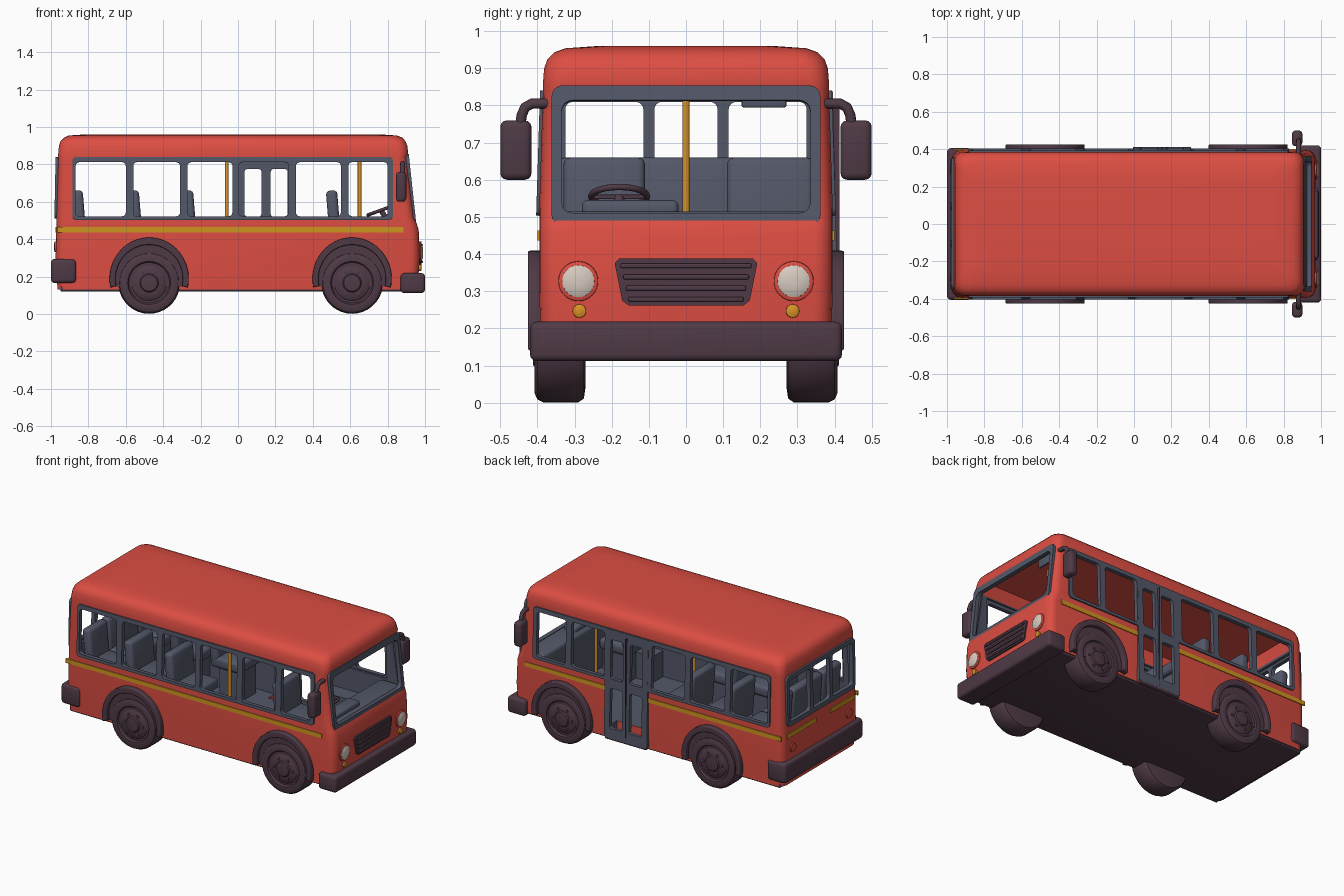
import bpy, bmesh, math
from mathutils import Vector, Matrix

if "Cube" in bpy.data.objects:
    bpy.data.objects.remove(bpy.data.objects["Cube"])


def material(name, rgb):
    m = bpy.data.materials.new(name)
    m.diffuse_color = (*rgb, 1)
    m.use_nodes = True
    m.node_tree.nodes["Principled BSDF"].inputs["Base Color"].default_value = m.diffuse_color
    return m


RED = material("red paint", (0.72, 0.075, 0.055))
GREY = material("slate grey", (0.088, 0.098, 0.14))
DARK = material("dark plum rubber", (0.078, 0.042, 0.062))
GOLD = material("golden stripe", (0.62, 0.30, 0.015))
ORANGE = material("orange", (0.70, 0.29, 0.02))
CREAM = material("cream lamp", (0.68, 0.60, 0.53))


def add(name, me, mat, angle=35):
    ob = bpy.data.objects.new(name, me)
    bpy.context.collection.objects.link(ob)
    if mat:
        me.materials.clear()
        me.materials.append(mat)
    me.shade_smooth()
    me.set_sharp_from_angle(angle=math.radians(angle))
    return ob


def from_bm(name, bm, mat, angle=35):
    bmesh.ops.recalc_face_normals(bm, faces=bm.faces)
    me = bpy.data.meshes.new(name)
    bm.to_mesh(me)
    bm.free()
    return add(name, me, mat, angle)


def skin(name, mat, rings, angle=35):
    """Closed skin through rings of equal point count."""
    bm = bmesh.new()
    vs = [[bm.verts.new(p) for p in r] for r in rings]
    n = len(rings[0])
    for a, b in zip(vs, vs[1:]):
        for i in range(n):
            bm.faces.new((a[i], a[(i + 1) % n], b[(i + 1) % n], b[i]))
    bm.faces.new(vs[0])
    bm.faces.new(vs[-1])
    return from_bm(name, bm, mat, angle)


def lathe(name, mat, profile, origin, axis, seg=32):
    """Revolve (radius, height) pairs about an axis."""
    q = Vector((0, 0, 1)).rotation_difference(Vector(axis))
    o = Vector(origin)
    return skin(name, mat, [[o + q @ Vector((r * math.cos(2 * math.pi * i / seg),
                r * math.sin(2 * math.pi * i / seg), h)) for i in range(seg)]
                for r, h in profile])


def box(name, mat, x, y, z, bevel=0.0, tilt=0.0):
    """Box from ranges, optional bevel and tilt about y."""
    bm = bmesh.new()
    bmesh.ops.create_cube(bm, size=1)
    bmesh.ops.scale(bm, vec=(x[1] - x[0], y[1] - y[0], z[1] - z[0]), verts=bm.verts)
    if bevel:
        bmesh.ops.bevel(bm, geom=bm.edges[:], offset=bevel, segments=3, profile=0.5, affect='EDGES')
    bmesh.ops.rotate(bm, matrix=Matrix.Rotation(tilt, 3, 'Y'), verts=bm.verts)
    bmesh.ops.translate(bm, vec=(sum(x) / 2, sum(y) / 2, sum(z) / 2), verts=bm.verts)
    return from_bm(name, bm, mat)


def rrect(x0, x1, y0, y1, r, n=4):
    """Rounded rectangle outline."""
    pts = []
    for k, (cx, cy) in enumerate([(x1 - r, y1 - r), (x0 + r, y1 - r), (x0 + r, y0 + r), (x1 - r, y0 + r)]):
        for i in range(n + 1):
            a = math.pi / 2 * (k + i / n)
            pts.append((cx + r * math.cos(a), cy + r * math.sin(a)))
    return pts


def plate(name, mat, loops, o, u, v, depth, bevel=0.0):
    """Flat plate: first loop is the outline, the others are holes."""
    cu = bpy.data.curves.new(name, 'CURVE')
    cu.dimensions, cu.fill_mode = '2D', 'BOTH'
    cu.extrude, cu.bevel_depth, cu.bevel_resolution = depth, bevel, 2
    cu.offset = -bevel
    for loop in loops:
        sp = cu.splines.new('POLY')
        sp.points.add(len(loop) - 1)
        for p, (a, b) in zip(sp.points, loop):
            p.co = (a, b, 0, 1)
        sp.use_cyclic_u = True
    tmp = bpy.data.objects.new(name, cu)
    bpy.context.collection.objects.link(tmp)
    me = bpy.data.meshes.new_from_object(tmp.evaluated_get(bpy.context.evaluated_depsgraph_get()))
    bpy.data.objects.remove(tmp)
    u, v = Vector(u), Vector(v)
    m = Matrix((u, v, u.cross(v))).transposed().to_4x4()
    m.translation = o
    me.transform(m)
    return add(name, me, mat)


# Body shell: outer loft minus cabin and window openings
def hull(name, rows):
    return skin(name, RED, [[(a, b, z) for a, b in rrect(x0, x1, -w, w, r)] for z, x0, x1, w, r in rows], 40)


body = hull("body", [(.13, -.965, .96, .39, .05), (.30, -.975, .972, .395, .05), (.45, -.972, .966, .395, .05),
                     (.485, -.97, .955, .395, .05), (.52, -.97, .94, .395, .05), (.84, -.962, .905, .385, .05),
                     (.86, -.961, .91, .385, .05), (.90, -.957, .905, .382, .06), (.925, -.948, .895, .373, .06),
                     (.943, -.93, .878, .355, .06), (.954, -.905, .85, .325, .06), (.96, -.82, .76, .24, .06)])
cutters = [hull("cabin_cutter", [(.20, -.94, .935, .365, .03), (.49, -.94, .92, .365, .03),
                                 (.84, -.93, .875, .355, .03), (.92, -.92, .86, .34, .03)]),
           box("side_cutter", GREY, (-.88, .82), (-.6, .6), (.515, .832)),
           box("windscreen_cutter", GREY, (.80, 1.1), (-.345, .345), (.49, .845)),
           box("rear_cutter", GREY, (-1.1, -.85), (-.335, .335), (.525, .825)),
           box("door_cutter", GREY, (.01, .29), (.3, .6), (.15, .82))]
for c in cutters:
    md = body.modifiers.new("cut", 'BOOLEAN')
    md.object, md.operation, md.solver = c, 'DIFFERENCE', 'EXACT'
me = bpy.data.meshes.new_from_object(body.evaluated_get(bpy.context.evaluated_depsgraph_get()))
body.modifiers.clear()
body.data = me
for c in cutters:
    bpy.data.objects.remove(c)
me.materials.clear()
for m in (RED, GREY, DARK):
    me.materials.append(m)
for p in me.polygons:  # outside red, inside grey, underside dark
    outside = p.normal.dot(p.center - Vector((0, 0, .55))) > 0
    if outside:
        p.material_index = 2 if p.normal.z < -.7 else 0
    else:
        p.material_index = 0 if p.center.z > .86 else 1
me.shade_smooth()
me.set_sharp_from_angle(angle=math.radians(40))

# Side window frames, stripes, door
panes = [(-.868, -.60), (-.56, -.31), (-.27, -.03), (.005, .27), (.31, .55), (.59, .80)]
for s, side in ((-1, "right"), (1, "left")):
    wall = dict(o=(0, s * .406, 0), u=(1, 0, 0), v=(0, -s * .031, 1))
    holes = [rrect(a, b, .522, .812, .02) for a, b in panes]
    if s > 0:
        holes[3] = rrect(.012, .288, .515, .815, .01)
    plate(side + "_window_frame", GREY, [rrect(-.885, .828, .503, .84, .02)] + holes, depth=.013, **wall)
    for a, b in ([(-.965, .885)] if s < 0 else [(-.965, -.005), (.305, .885)]):
        box(side + "_stripe", GOLD, (a, b), (s * .396 - .004, s * .396 + .004), (.436, .464))
door = [rrect(-.005, .305, .135, .838, .012)]
for a, b in ((.035, .125), (.175, .265)):
    door += [rrect(a, b, .52, .775, .015), rrect(a, b, .20, .46, .015)]
plate("door", GREY, door, (0, .404, 0), (1, 0, 0), (0, -.025, 1), .012)
box("door_centre_seal", DARK, (.147, .153), (.38, .413), (.15, .81))
box("door_step", DARK, (0, .30), (.37, .412), (.125, .15), .005)

# Windscreen and rear window frames
plate("windscreen_frame", GREY, [rrect(-.362, .362, .478, .858, .03), rrect(-.335, .335, .512, .818, .03)],
      (.992, 0, 0), (0, 1, 0), (-.107, 0, .994), .013)
plate("rear_window_frame", GREY, [rrect(-.35, .35, .51, .838, .03)] +
      [rrect(a, b, .54, .81, .02) for a, b in ((-.325, -.115), (-.085, .085), (.115, .325))],
      (-.979, 0, 0), (0, 1, 0), (.02, 0, 1), .013)
for a, b in ((-.35, -.10), (.05, .35)):
    box("rear_stripe", GOLD, (-.977, -.969), (a, b), (.436, .464))

# Bumpers
box("front_bumper", DARK, (.87, 1.0), (-.42, .42), (.112, .218), .018)
box("rear_bumper", DARK, (-1.0, -.865), (-.405, .405), (.165, .295), .02)

# Grille with slats
plate("grille", DARK, [[(-.155, .262), (.155, .262), (.172, .275), (.192, .375), (.18, .388),
                        (-.18, .388), (-.192, .375), (-.172, .275)]], (.972, 0, 0), (0, 1, 0), (0, 0, 1), .008)
for i in range(4):
    w = .155 + .007 * i
    box("grille_slat", DARK, (.965, .988), (-w, w), (.272 + .03 * i, .285 + .03 * i), .004)

# Lamps and mirrors on both sides
for s in (-1, 1):
    lathe("headlight_rim", RED, [(.055, -.01), (.053, .006), (.044, .01)], (.97, s * .29, .327), (1, 0, 0))
    lathe("headlight", CREAM, [(.044, 0), (.043, .012), (.03, .018), (.01, .02)], (.97, s * .29, .327), (1, 0, 0))
    lathe("indicator", ORANGE, [(.019, -.01), (.018, .01), (.008, .014)], (.968, s * .287, .247), (1, 0, 0), 16)
    lathe("rear_lamp", RED, [(.03, -.01), (.028, .008), (.01, .011)], (-.973, s * .29, .36), (-1, 0, 0), 20)
    box("mirror", DARK, (.845, .90), (s * .458 - .042, s * .458 + .042), (.60, .76), .018)
    cu = bpy.data.curves.new("mirror_arm", 'CURVE')
    cu.dimensions, cu.bevel_depth, cu.bevel_resolution, cu.use_fill_caps = '3D', .014, 2, True
    sp = cu.splines.new('POLY')
    path = [(.37, .805), (.415, .805), (.433, .795), (.442, .775), (.447, .74)]
    sp.points.add(len(path) - 1)
    for p, (y, z) in zip(sp.points, path):
        p.co = (.88, s * y, z, 1)
    cu.materials.append(DARK)
    bpy.context.collection.objects.link(bpy.data.objects.new("mirror_arm", cu))

# Wheels, arches and inner wheel boxes
tyre = [(.12, .27), (.155, .275), (.165, .29), (.165, .385), (.157, .40), (.14, .408), (.115, .406), (.107, .395),
        (.095, .395), (.085, .403), (.05, .406), (.044, .414), (.02, .417)]
arc = [math.radians(-12 + 204 * i / 24) for i in range(25)]
for x in (-.475, .61):
    for s in (-1, 1):
        lathe("wheel", DARK, tyre, (x, 0, .166), (0, s, 0), 36)
        for k in range(6):
            a = k * math.pi / 3
            lathe("wheel_bolt", DARK, [(.009, .40), (.009, .41), (.005, .412)],
                  (x + .067 * math.cos(a), 0, .166 + .067 * math.sin(a)), (0, s, 0), 8)
        ring = [(.212 * math.cos(a), .222 * math.sin(a)) for a in arc]
        ring = [(-.2, -.055), *[(.18 * math.cos(a), .183 * math.sin(a)) for a in reversed(arc)], (.2, -.055)][1:-1] + ring
        plate("wheel_arch", DARK, [ring], (x, s * .404, .187), (1, 0, 0), (0, 0, 1), .016, .006)
        plate("wheel_well", DARK, [[(.19 * math.cos(a), .19 * math.sin(a)) for a in arc]],
              (x, s * .393, .187), (1, 0, 0), (0, 0, 1), .005)
        box("wheel_box", GREY, (x - .19, x + .19), (s * .315 - .06, s * .315 + .06), (.19, .37))
box("underfloor", DARK, (-.95, .95), (-.385, .385), (.12, .15), .01)


# Seats: cushion, pedestal and tilted back
def seat(x, y0, y1):
    box("seat_cushion", GREY, (x, x + .2), (y0, y1), (.40, .47), .02)
    box("seat_base", GREY, (x + .03, x + .17), (y0 + .03, y1 - .03), (.19, .42))
    box("seat_back", GREY, (x - .03, x + .03), (y0, y1), (.40, .66), .02, -.08)


for x in (-.55, -.26):
    seat(x, -.345, -.11)
    seat(x, .11, .345)
for a, b in ((-.345, -.155), (-.15, .15), (.155, .345)):
    seat(-.85, a, b)
seat(.51, -.33, -.11)

# Dashboard, steering wheel, visor and handrail poles
box("dashboard", GREY, (.78, .925), (-.355, .355), (.20, .515), .02)
box("instrument_hood", GREY, (.81, .90), (-.28, -.02), (.49, .545), .015)
bpy.ops.mesh.primitive_torus_add(major_radius=.075, minor_radius=.009, major_segments=28, minor_segments=8,
                                 location=(.765, -.18, .555), rotation=(0, -.35, 0))
wheel = bpy.context.object
wheel.name = "steering_wheel"
wheel.data.materials.append(DARK)
wheel.data.shade_smooth()
box("steering_spoke", DARK, (.755, .775), (-.25, -.11), (.548, .56), .003)
lathe("steering_column", DARK, [(.014, 0), (.014, .10)], (.765, -.18, .555), (.5, 0, -.86), 12)
box("sun_visor", GREY, (.84, .855), (.15, .27), (.795, .85), .004)
for x in (-.06, .65):
    lathe("handrail_pole", ORANGE, [(.022, 0), (.02, .02), (.01, .03), (.01, .73)], (x, 0, .195), (0, 0, 1), 12)
